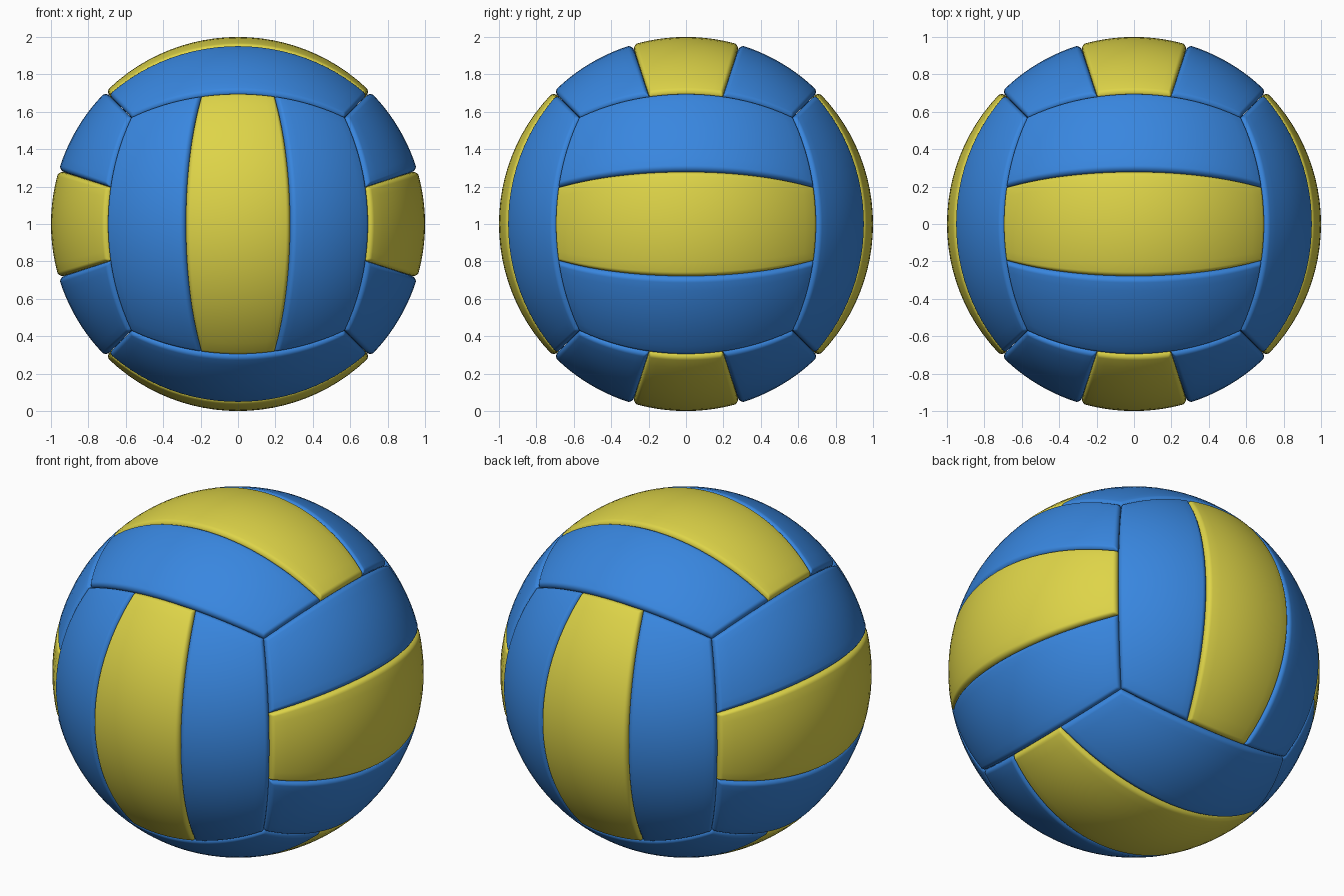
import bpy
import math
from mathutils import Vector

if "Cube" in bpy.data.objects:
    bpy.data.objects.remove(bpy.data.objects["Cube"])

CENTRE = Vector((0, 0, 1))
ROUND = 0.03          # radius of the rounded panel edges
Q = math.pi / 4       # half the angle covered by one face of six


def material(name, rgb):
    m = bpy.data.materials.new(name)
    m.diffuse_color = (*rgb, 1)
    m.use_nodes = True
    m.node_tree.nodes["Principled BSDF"].inputs["Base Color"].default_value = m.diffuse_color
    return m


blue = material("blue", (0.04, 0.24, 0.74))
yellow = material("yellow", (0.73, 0.66, 0.065))


def samples(length, n):
    """Distances along a panel, packed closely at both rounded edges."""
    edge = [ROUND * (1 - math.cos(math.radians(a))) for a in (0, 20, 40, 60, 75, 90)]
    inner = [ROUND + (length - 2 * ROUND) * i / n for i in range(1, n)]
    return edge + inner + [length - e for e in reversed(edge)]


def drop(d):
    """Depth of the quarter-round edge at distance d from the seam."""
    k = max(0.0, ROUND - d)
    return ROUND - math.sqrt(max(0.0, ROUND ** 2 - k ** 2))


def panel(name, normal, along, side, mat):
    """One curved strip; side is -1, 0 or 1 across the face."""
    across = along.cross(normal)
    rows = samples(2 * Q, 24)
    half = math.radians(16.6)
    width = 2 * half if side == 0 else Q - half
    cols = samples(width, 10)
    verts = []
    for b in rows:
        t = math.tan(b - Q)
        w = half - math.radians(0.5) * t * t
        for a in cols:
            f = a / width
            if side == 0:
                ang = -w + 2 * w * f
            elif side == 1:
                ang = w + (Q - w) * f
            else:
                ang = -Q + (Q - w) * f
            p = (normal + across * math.tan(ang) + along * t).normalized()
            d = min(a, width - a, b, 2 * Q - b)
            verts.append(CENTRE + p * (1 - drop(d)))
    n = len(cols)
    faces = [(j * n + i, j * n + i + 1, (j + 1) * n + i + 1, (j + 1) * n + i)
             for j in range(len(rows) - 1) for i in range(n - 1)]
    me = bpy.data.meshes.new(name)
    me.from_pydata(verts, [], faces)
    me.materials.append(mat)
    me.shade_smooth()
    ob = bpy.data.objects.new(name, me)
    bpy.context.collection.objects.link(ob)


# Six faces, each with a yellow middle strip between two blue strips
X, Y, Z = Vector((1, 0, 0)), Vector((0, 1, 0)), Vector((0, 0, 1))
for face, normal, along in (("front", -Y, Z), ("back", Y, Z),
                            ("right", X, Y), ("left", -X, Y),
                            ("top", Z, X), ("bottom", -Z, X)):
    panel(face + "_middle_panel", normal, along, 0, yellow)
    panel(face + "_side_panel_a", normal, along, -1, blue)
    panel(face + "_side_panel_b", normal, along, 1, blue)
